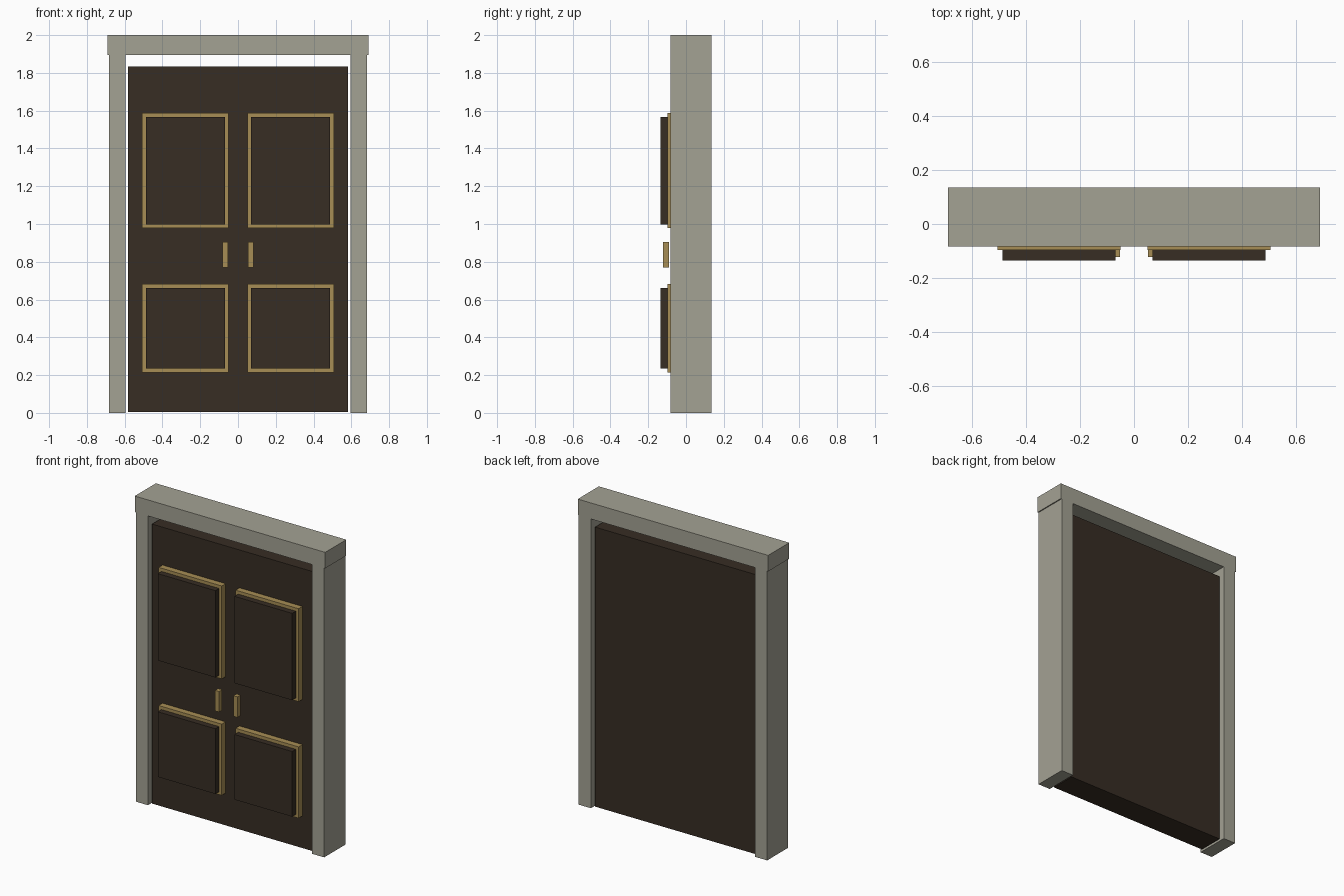
import bpy

cube = bpy.data.objects.get("Cube")
if cube:
    bpy.data.objects.remove(cube, do_unlink=True)


def material(name, rgb):
    mat = bpy.data.materials.new(name)
    mat.use_nodes = True
    color = (*rgb, 1.0)
    mat.diffuse_color = color
    mat.node_tree.nodes["Principled BSDF"].inputs["Base Color"].default_value = color
    return mat


stone = material("warm grey stone", (0.37, 0.36, 0.295))
wood = material("dark brown wood", (0.038, 0.026, 0.017))
brass = material("dull brass", (0.39, 0.27, 0.09))


def box(name, mat, x, y, z):
    """Box spanning the given (low, high) ranges."""
    spans = (x, y, z)
    bpy.ops.mesh.primitive_cube_add(size=1, location=[(a + b) / 2 for a, b in spans])
    obj = bpy.context.object
    obj.name = obj.data.name = name
    obj.scale = [b - a for a, b in spans]
    bpy.ops.object.transform_apply(location=False, rotation=False, scale=True)
    obj.data.materials.append(mat)
    return obj


# Surround and door slab
FRAME_Y = (-0.083, 0.135)
box("lintel", stone, (-0.69, 0.69), FRAME_Y, (1.895, 2.0))
box("door_slab", wood, (-0.583, 0.583), (-0.057, 0.109), (0.004, 1.835))

# Parts repeated on both sides
for side, s in (("left", 1), ("right", -1)):
    def mirrored(a, b):
        return tuple(sorted((s * a, s * b)))

    box(side + "_jamb", stone, mirrored(0.595, 0.683), FRAME_Y, (0, 1.895))
    box(side + "_handle", brass, mirrored(0.052, 0.081), (-0.122, -0.09), (0.77, 0.905))

    # Raised panels on brass trim
    for level, low, high in (("lower", 0.215, 0.682), ("upper", 0.978, 1.587)):
        box(f"{side}_{level}_trim", brass, mirrored(0.05, 0.507),
            (-0.097, -0.05), (low, high))
        box(f"{side}_{level}_panel", wood, mirrored(0.069, 0.487),
            (-0.135, -0.09), (low + 0.019, high - 0.021))
